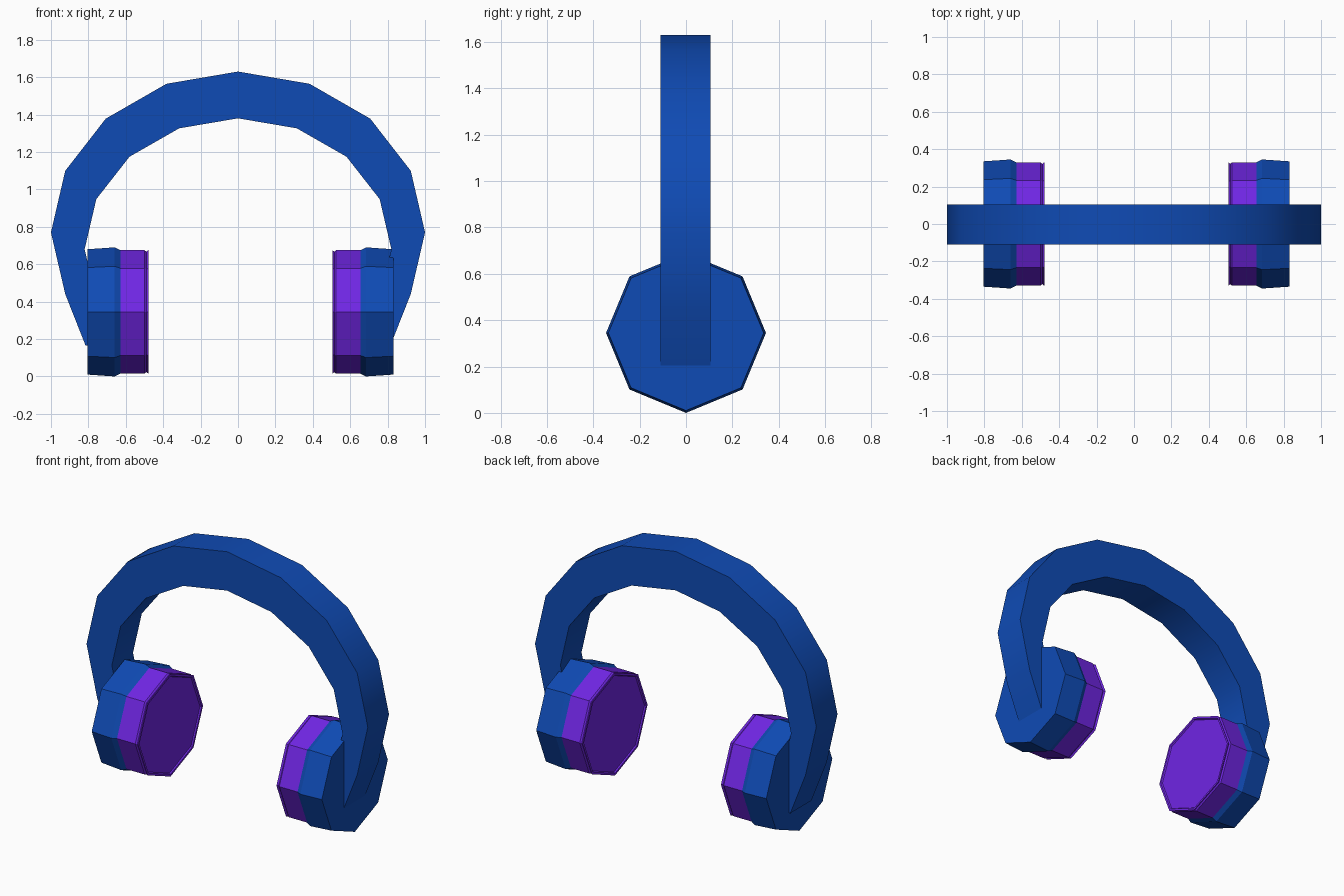
import bpy, bmesh, math

if "Cube" in bpy.data.objects:
    bpy.data.objects.remove(bpy.data.objects["Cube"])

def material(name, rgb):
    m = bpy.data.materials.new(name)
    m.diffuse_color = (*rgb, 1)
    m.use_nodes = True
    m.node_tree.nodes["Principled BSDF"].inputs["Base Color"].default_value = m.diffuse_color
    return m

BLUE = material("blue", (0.0048, 0.070, 0.46))
PURPLE = material("purple", (0.162, 0.019, 0.78))

def finish(name, bm, mat):
    bmesh.ops.recalc_face_normals(bm, faces=bm.faces[:])
    me = bpy.data.meshes.new(name)
    bm.to_mesh(me)
    bm.free()
    me.materials.append(mat)
    ob = bpy.data.objects.new(name, me)
    bpy.context.collection.objects.link(ob)
    return ob

def arc(rx, rz, cz, end):
    """Arch of ten ellipse segments, closed by a mirrored end point."""
    pts = [(rx * math.cos(math.radians(a * 22.5)), cz + rz * math.sin(math.radians(a * 22.5)))
           for a in range(-1, 10)]
    return [end] + pts + [(-end[0], end[1])]

def headband():
    bm = bmesh.new()
    outer = arc(1.0, 0.86, 0.77, (0.815, 0.165))
    inner = arc(0.82, 0.70, 0.68, (0.70, 0.165))
    rings = []
    for (ox, oz), (ix, iz) in zip(outer, inner):
        rings.append([bm.verts.new(p) for p in ((ox, -0.11, oz), (ox, 0.105, oz),
                                                (ix, 0.105, iz), (ix, -0.11, iz))])
    for a, b in zip(rings, rings[1:]):
        for i in range(4):
            j = (i + 1) % 4
            bm.faces.new((a[i], a[j], b[j], b[i]))
    bm.faces.new(rings[0])
    bm.faces.new(rings[-1])
    ob = finish("headband", bm, BLUE)
    bpy.context.view_layer.objects.active = ob
    ob.select_set(True)
    bpy.ops.object.shade_smooth_by_angle(angle=math.radians(30))
    ob.select_set(False)

def octagon_turned(name, profile, side, mat):
    """Eight-sided solid along x from (distance, radius) pairs."""
    bm = bmesh.new()
    rings = []
    for d, r in profile:
        rings.append([bm.verts.new((0.0125 + side * d, r * math.sin(k * math.pi / 4),
                                    0.345 + r * math.cos(k * math.pi / 4))) for k in range(8)])
    for a, b in zip(rings, rings[1:]):
        for i in range(8):
            j = (i + 1) % 8
            bm.faces.new((a[i], a[j], b[j], b[i]))
    bm.faces.new(rings[0])
    bm.faces.new(rings[-1])
    finish(name, bm, mat)

headband()
for side, label in ((-1, "left"), (1, "right")):
    # outer shell
    octagon_turned(label + "_ear_cup", [(0.818, 0.335), (0.672, 0.345), (0.642, 0.330)], side, BLUE)
    # cushion with a thin lip and a slightly sunken face
    octagon_turned(label + "_ear_cushion",
                   [(0.642, 0.330), (0.512, 0.330), (0.503, 0.322), (0.492, 0.330),
                    (0.492, 0.316), (0.500, 0.310)], side, PURPLE)
